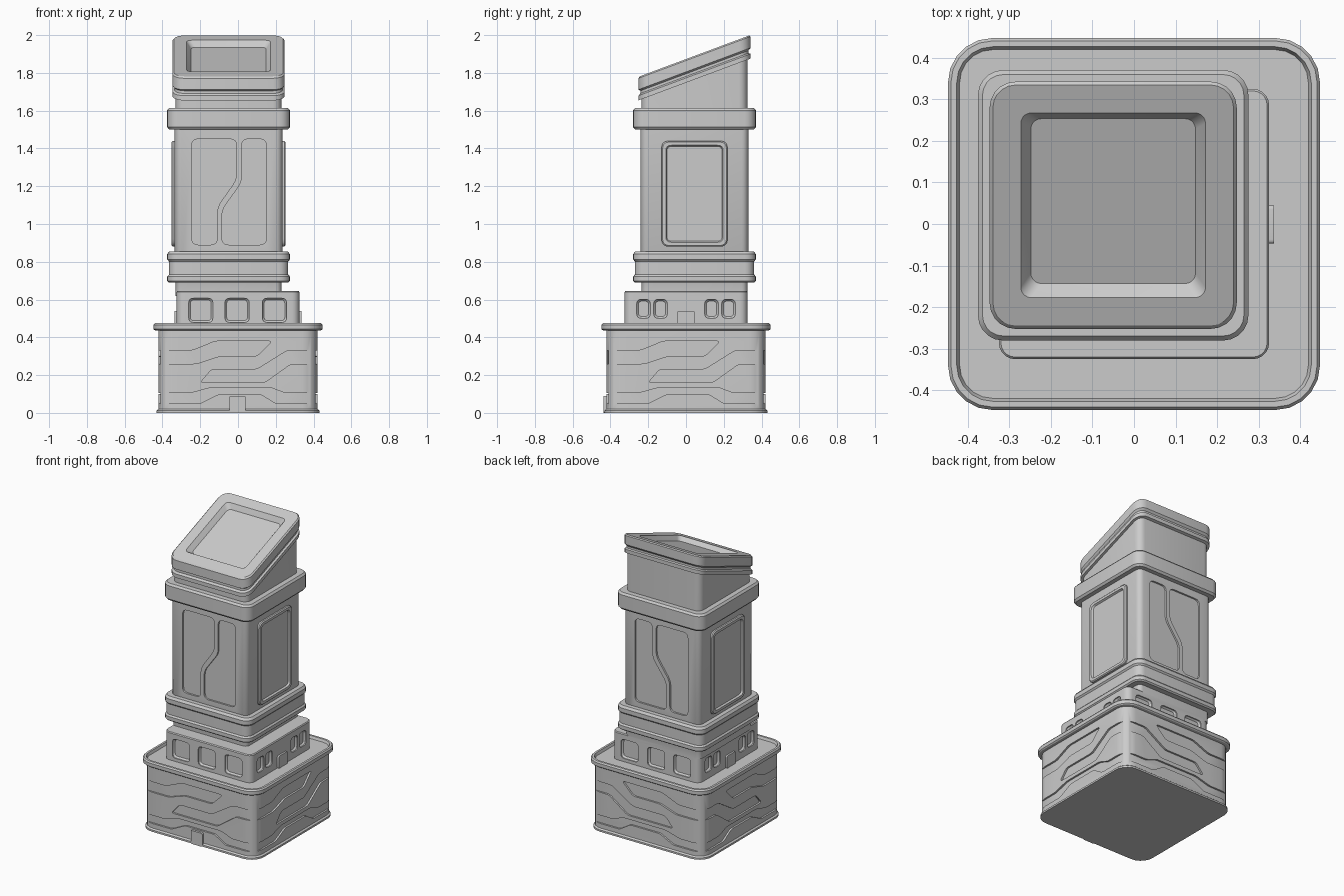
import bpy, bmesh, math
from mathutils import Vector

cube = bpy.data.objects.get("Cube")
if cube:
    bpy.data.objects.remove(cube, do_unlink=True)

grey = bpy.data.materials.new("plain grey")
grey.use_nodes = True
COLOUR = (0.6, 0.6, 0.6, 1)
grey.diffuse_color = COLOUR
grey.node_tree.nodes["Principled BSDF"].inputs["Base Color"].default_value = COLOUR

FRONT, BACK = Vector((0, -1, 0)), Vector((0, 1, 0))
LEFT, RIGHT = Vector((1, 0, 0)), Vector((-1, 0, 0))
TX, TY = -0.05, 0.045        # tower centre


def loft(name, *stacks):
    """Closed solids, each skinned through a stack of equal-sized rings."""
    bm = bmesh.new()
    for rings in stacks:
        loops = [[bm.verts.new(p) for p in ring] for ring in rings]
        n = len(loops[0])
        for a, b in zip(loops, loops[1:]):
            for i in range(n):
                j = (i + 1) % n
                bm.faces.new((a[i], a[j], b[j], b[i]))
        bm.faces.new(loops[0][::-1])
        bm.faces.new(loops[-1])
    bmesh.ops.recalc_face_normals(bm, faces=bm.faces)
    mesh = bpy.data.meshes.new(name)
    bm.to_mesh(mesh)
    bm.free()
    mesh.materials.append(grey)
    obj = bpy.data.objects.new(name, mesh)
    bpy.context.collection.objects.link(obj)
    return obj


def square(half, z, core, cx=0, cy=0, shear=0, segs=5):
    """Rounded square ring, optionally sloping up towards the back."""
    c = min(core, half - 0.025)
    r = half - c
    pts = []
    for q, (sx, sy) in enumerate([(1, 1), (-1, 1), (-1, -1), (1, -1)]):
        for k in range(segs + 1):
            a = (q + k / segs) * math.pi / 2
            x, y = sx * c + r * math.cos(a), sy * c + r * math.sin(a)
            pts.append(Vector((cx + x, cy + y, z + shear * (cy + y - TY))))
    return pts


def fillet(points, r, segs=4):
    """Round the corners of a 2D outline."""
    pts = [Vector(p) for p in points]
    out = []
    for i, p in enumerate(pts):
        a = p + (pts[i - 1] - p).normalized() * r
        b = p + (pts[(i + 1) % len(pts)] - p).normalized() * r
        for k in range(segs + 1):
            t = k / segs
            out.append(a * (1 - t) ** 2 + p * 2 * t * (1 - t) + b * t * t)
    return out


def rect(u0, u1, z0, z1, r=0.02):
    return fillet([(u0, z0), (u1, z0), (u1, z1), (u0, z1)], r)


def on_face(face, outline, depth):
    """Place a 2D outline on a side at a distance from the model's centre."""
    axis = Vector((abs(face.y), abs(face.x), 0))
    return [face * depth + axis * p.x + Vector((0, 0, p.y)) for p in outline]


def prism(face, outline, d0, d1):
    return [on_face(face, outline, d0), on_face(face, outline, d1)]


def carve(obj, cutters):
    helper = loft("cutter", *cutters)
    helper.hide_render = True
    mod = obj.modifiers.new("carve", 'BOOLEAN')
    mod.operation, mod.solver, mod.object = 'DIFFERENCE', 'EXACT', helper
    bpy.context.view_layer.update()
    mesh = bpy.data.meshes.new_from_object(
        obj.evaluated_get(bpy.context.evaluated_depsgraph_get()))
    obj.modifiers.clear()
    obj.data = mesh
    bpy.data.objects.remove(helper, do_unlink=True)


parts = []

# plinth with raised rim and carved channels
plinth = loft("plinth", [square(h, z, 0.34) for h, z in [
    (0.432, 0), (0.432, 0.012), (0.422, 0.02), (0.422, 0.435), (0.44, 0.437),
    (0.447, 0.443), (0.447, 0.466), (0.44, 0.475), (0.426, 0.475), (0.419, 0.458)]])
channels = [
    fillet([(-0.41, 0.26), (-0.22, 0.26), (-0.1, 0.3), (0.1, 0.3), (0.18, 0.38),
            (-0.12, 0.38), (-0.24, 0.33), (-0.41, 0.33)], 0.02),
    fillet([(0.41, 0.33), (0.26, 0.33), (0.1, 0.23), (-0.14, 0.23), (-0.2, 0.16),
            (0.14, 0.16), (0.28, 0.26), (0.41, 0.26)], 0.02),
    fillet([(-0.41, 0.05), (-0.2, 0.05), (-0.1, 0.1), (0.12, 0.1), (0.2, 0.05),
            (0.41, 0.05), (0.41, 0.105), (0.25, 0.105), (0.17, 0.135),
            (-0.14, 0.135), (-0.25, 0.105), (-0.41, 0.105)], 0.015)]
carve(plinth, [prism(f, c, 0.41, 0.46)
               for f in (FRONT, BACK, LEFT, RIGHT) for c in channels])
parts.append(plinth)

# small door tab at the foot
parts.append(loft("foot_tab", prism(FRONT, rect(-0.045, 0.04, 0, 0.09, 0.008), 0.4, 0.437)))

# lower storey with recessed windows
storey = loft("lower_storey", [square(h, z, 0.285) for h, z in [
    (0.325, 0.45), (0.325, 0.64), (0.32, 0.646)]])
windows = []
for f in (FRONT, BACK):
    windows += [(f, u, 0.064, 0.543, 0.064) for u in (-0.197, -0.005, 0.193)]
for f in (LEFT, RIGHT):
    windows += [(f, u, 0.036, 0.551, 0.05) for u in (-0.225, -0.135, 0.135, 0.225)]
cuts = []
for f, u, w, z, h in windows:
    outer = rect(u - w, u + w, z - h, z + h, 0.025)
    inner = rect(u - w + 0.009, u + w - 0.009, z - h + 0.009, z + h - 0.009, 0.02)
    cuts.append([on_face(f, inner, 0.308), on_face(f, outer, 0.318), on_face(f, outer, 0.34)])
carve(storey, cuts)
parts.append(storey)

# door tabs on both sides of the lower storey
for name, f in (("left_door_tab", LEFT), ("right_door_tab", RIGHT)):
    parts.append(loft(name, prism(f, rect(-0.047, 0.045, 0.455, 0.54, 0.01), 0.3, 0.337)))

# tower shaft with split recessed panels
shaft = loft("tower_shaft", [square(h, z, 0.25, TX, TY) for h, z in [
    (0.28, 0.62), (0.28, 0.72), (0.285, 0.73), (0.285, 1.6)]])
halves = [
    fillet([(-0.245, 0.89), (-0.11, 0.89), (-0.11, 1.09), (-0.008, 1.235),
            (-0.008, 1.45), (-0.245, 1.45)], 0.035),
    fillet([(-0.085, 0.89), (0.15, 0.89), (0.15, 1.45), (0.02, 1.45),
            (0.02, 1.22), (-0.085, 1.075)], 0.035)]
carve(shaft, [prism(f, p, 0.273 + f.y * TY, 0.32 + f.y * TY)
              for f in (FRONT, BACK) for p in halves])
parts.append(shaft)

# raised frames on the tower sides
for name, f in (("left_frame", LEFT), ("right_frame", RIGHT)):
    d = 0.285 + f.x * TX
    outer = rect(-0.13, 0.22, 0.88, 1.44, 0.04)
    lip = rect(-0.124, 0.214, 0.886, 1.434, 0.036)
    inner = rect(-0.107, 0.197, 0.903, 1.417, 0.03)
    floor = rect(-0.101, 0.191, 0.909, 1.411, 0.026)
    parts.append(loft(name, [on_face(f, o, d + e) for o, e in [
        (outer, -0.02), (outer, 0.01), (lip, 0.016), (inner, 0.016), (floor, 0.004)]]))

# collars around the tower
parts.append(loft("lower_collar", [square(h, z, 0.265, TX, TY) for h, z in [
    (0.27, 0.69), (0.316, 0.69), (0.325, 0.698), (0.325, 0.722), (0.316, 0.732),
    (0.316, 0.802), (0.325, 0.812), (0.325, 0.84), (0.314, 0.855), (0.27, 0.855)]]))
parts.append(loft("upper_collar", [square(h, z, 0.265, TX, TY) for h, z in [
    (0.27, 1.5), (0.314, 1.5), (0.325, 1.513), (0.325, 1.602), (0.314, 1.615),
    (0.27, 1.615)]]))

# sloped head with grooved edge and sunken top
SLOPE = 0.373
head = [square(0.28, 1.58, 0.235, TX, TY)]
head += [square(h, z, 0.235, TX, TY, SLOPE) for h, z in [
    (0.28, 1.765), (0.297, 1.765), (0.297, 1.79), (0.286, 1.798), (0.286, 1.812),
    (0.297, 1.822), (0.297, 1.882), (0.289, 1.89), (0.222, 1.89)]]
head.append(square(0.198, 1.858, 0.235, TX, TY + 0.01, SLOPE))
parts.append(loft("sloped_head", head))

# smooth the rounded corners, keep the edges sharp
bpy.ops.object.select_all(action='DESELECT')
for obj in parts:
    obj.select_set(True)
bpy.context.view_layer.objects.active = parts[0]
bpy.ops.object.shade_smooth_by_angle(angle=math.radians(30))
